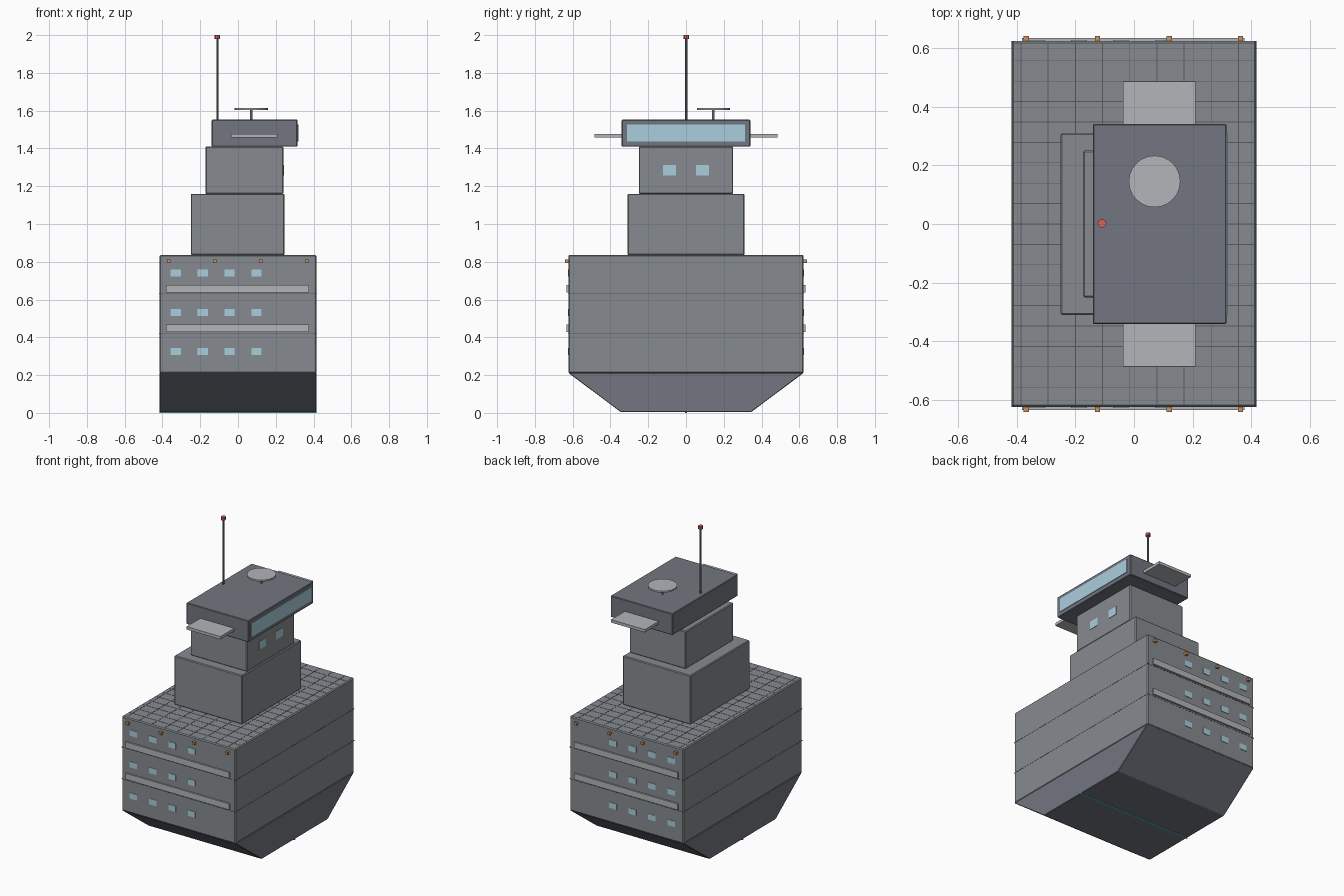
import bpy, bmesh
from math import radians

if "Cube" in bpy.data.objects:
    bpy.data.objects.remove(bpy.data.objects["Cube"])


def material(name, rgb):
    m = bpy.data.materials.new(name)
    m.diffuse_color = (*rgb, 1)
    m.use_nodes = True
    m.node_tree.nodes["Principled BSDF"].inputs["Base Color"].default_value = m.diffuse_color
    return m


HULL = material("hull_grey", (0.24, 0.26, 0.28))
DARK = material("dark_grey", (0.17, 0.18, 0.215))
LIGHT = material("light_grey", (0.45, 0.46, 0.48))
LINE = material("panel_line", (0.10, 0.10, 0.11))
GLASS = material("glass", (0.40, 0.62, 0.72))
TEAL = material("keel_glow", (0.10, 0.45, 0.50))
RED = material("red", (0.7, 0.12, 0.10))
ORANGE = material("orange", (0.6, 0.28, 0.10))


def finish(name, bm, mat, bevel=0):
    bmesh.ops.recalc_face_normals(bm, faces=bm.faces)
    me = bpy.data.meshes.new(name)
    bm.to_mesh(me)
    bm.free()
    me.materials.append(mat)
    ob = bpy.data.objects.new(name, me)
    bpy.context.collection.objects.link(ob)
    if bevel:
        mod = ob.modifiers.new("bevel", "BEVEL")
        mod.width, mod.segments = bevel, 1
    return ob


def add_box(bm, x, y, z):
    vs = bmesh.ops.create_cube(bm, size=1)["verts"]
    for v in vs:
        for i, (a, b) in enumerate((x, y, z)):
            v.co[i] = (a + b) / 2 + v.co[i] * (b - a)


def boxes(name, specs, mat, bevel=0):
    bm = bmesh.new()
    for s in specs:
        add_box(bm, *s)
    return finish(name, bm, mat, bevel)


def around(c, size):
    return (c - size / 2, c + size / 2)


def cylinder(name, x, y, z0, z1, r, sides, mat):
    bpy.ops.mesh.primitive_cylinder_add(vertices=sides, radius=r, depth=z1 - z0,
                                        location=(x, y, (z0 + z1) / 2))
    ob = bpy.context.object
    ob.name = name
    ob.data.materials.append(mat)
    if sides > 8:
        bpy.ops.object.shade_smooth_by_angle(angle=radians(40))
    return ob


HX, HY = 0.416, 0.623

# Hull block and stacked tower
boxes("hull_block", [((-HX, HX), (-HY, HY), (0.21, 0.836))], HULL, 0.006)
boxes("lower_tower", [((-0.25, 0.247), (-0.31, 0.31), (0.836, 1.16))], HULL, 0.005)
boxes("upper_tower", [((-0.173, 0.24), (-0.25, 0.25), (1.16, 1.41))], HULL, 0.005)
boxes("bridge", [((-0.14, 0.315), (-0.341, 0.341), (1.41, 1.552))], DARK, 0.004)

# Tapered underside: y-z profile extruded along x
bm = bmesh.new()
profile = [(-0.345, 0.004), (0.345, 0.004), (HY, 0.212), (-HY, 0.212)]
face = bm.faces.new([bm.verts.new((-HX, y, z)) for y, z in profile])
ext = bmesh.ops.extrude_face_region(bm, geom=[face])["geom"]
bmesh.ops.translate(bm, vec=(2 * HX, 0, 0),
                    verts=[v for v in ext if isinstance(v, bmesh.types.BMVert)])
finish("keel_hull", bm, DARK, 0.003)
boxes("keel_strip", [((-HX, HX), (-0.006, 0.006), (0, 0.006))], TEAL)

# Windows, walkway ledges and lamps on both broad sides
windows, ledges, lamps = [], [], []
for s in (-1, 1):
    def out(d, s=s):
        return tuple(sorted((s * (HY - 0.005), s * (HY + d))))
    windows += [(around(x, 0.054), out(0.003), around(z, 0.038))
                for x in (-0.33, -0.187, -0.045, 0.098) for z in (0.325, 0.532, 0.741)]
    ledges += [((-0.382, 0.377), out(0.01), around(z, 0.04)) for z in (0.449, 0.657)]
    lamps += [(around(x, 0.018), out(0.017), around(0.803, 0.018))
              for x in (-0.367, -0.124, 0.12, 0.363)]
boxes("hull_windows", windows, GLASS)
boxes("walkway_ledges", ledges, LIGHT)
boxes("side_lamps", lamps, ORANGE)

# Deck grid lines and horizontal hull seams
lines = [(around(-0.385 + 0.0926 * i, 0.003), (-HY + 0.008, HY - 0.008), (0.83, 0.8372))
         for i in range(9)]
lines += [((-HX + 0.008, HX - 0.008), around(0.0695 * i, 0.003), (0.83, 0.837))
          for i in range(-8, 9)]
lines += [((-HX - 0.001, HX + 0.001), (-HY - 0.001, HY + 0.001), around(z, 0.003))
          for z in (0.42, 0.63)]
boxes("panel_lines", lines, LINE)

# Bridge glazing, tower windows and side wings
boxes("bridge_window", [((0.31, 0.319), (-0.312, 0.312), (1.437, 1.527))], GLASS)
boxes("tower_windows", [((0.235, 0.243), around(y, 0.07), (1.258, 1.312))
                        for y in (-0.088, 0.088)], GLASS)
boxes("bridge_wings", [((-0.038, 0.21), y, (1.457, 1.476))
                       for y in ((-0.485, -0.33), (0.33, 0.485))], LIGHT)

# Radar dish and mast
cylinder("radar_post", 0.07, 0.145, 1.55, 1.605, 0.007, 8, LIGHT)
cylinder("radar_dish", 0.07, 0.145, 1.603, 1.613, 0.088, 24, LIGHT)
cylinder("mast", -0.109, 0.002, 1.55, 1.98, 0.006, 8, DARK)
cylinder("mast_light", -0.109, 0.002, 1.98, 2.0, 0.015, 8, RED)
